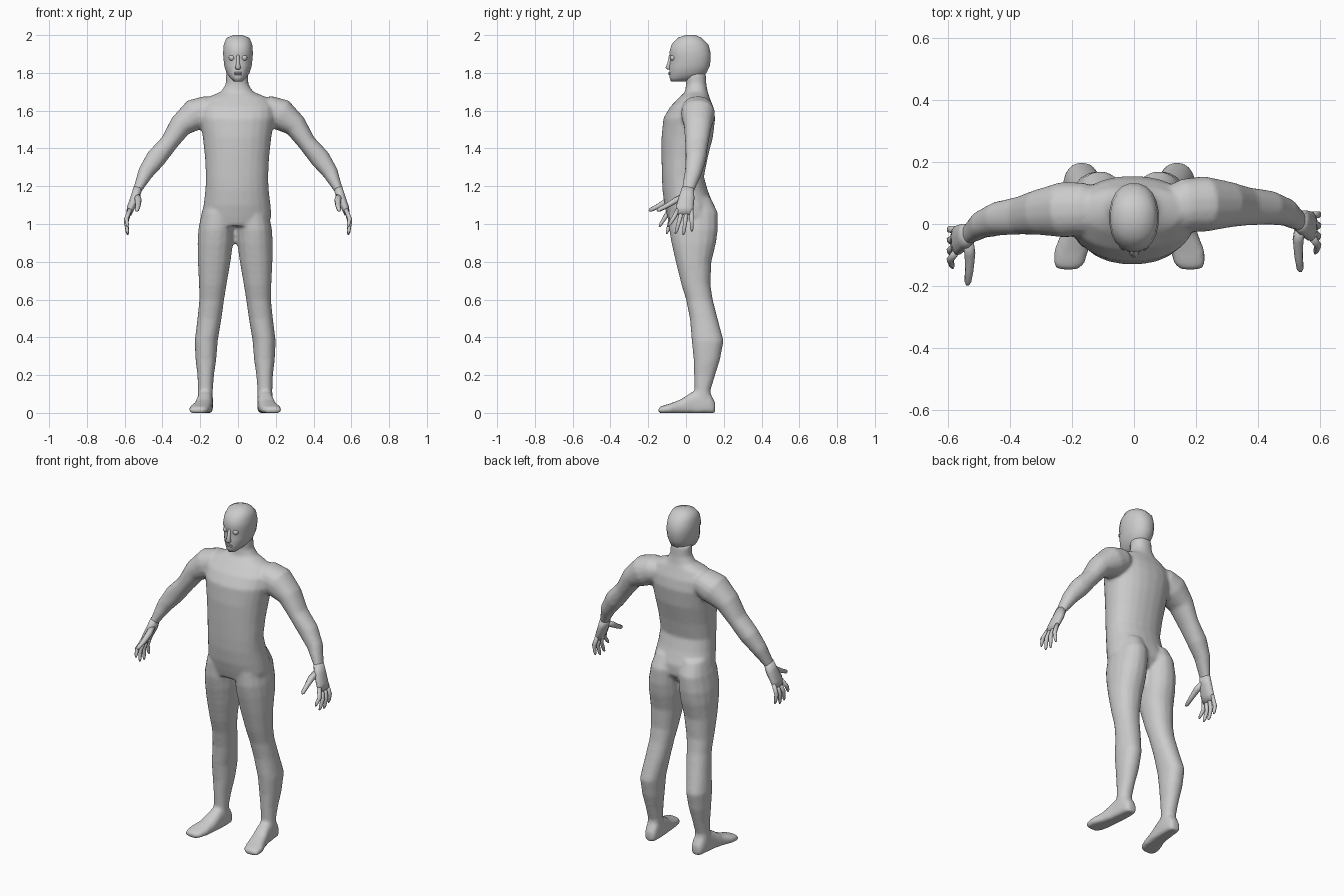
import bpy, bmesh, math
from mathutils import Vector, Matrix

grey = bpy.data.materials.new("plain grey")
grey.diffuse_color = (0.6, 0.6, 0.6, 1)


def power(c, e):
    return math.copysign(abs(c) ** (2 / e), c)


def loft(bm, sections, n=16, e=2.2, floor=None):
    """Closed tube through (centre, half axis u, half axis v) sections."""
    rings = []
    for c, u, v in sections:
        ring = []
        for i in range(n):
            a = 2 * math.pi * (i + 0.5) / n
            p = c + u * power(math.cos(a), e) + v * power(math.sin(a), e)
            if floor is not None:
                p.z = max(p.z, floor)
            ring.append(bm.verts.new(p))
        rings.append(ring)
    faces = [bm.faces.new(rings[0]), bm.faces.new(rings[-1])]
    for a, b in zip(rings, rings[1:]):
        for i in range(n):
            j = (i + 1) % n
            faces.append(bm.faces.new((a[i], a[j], b[j], b[i])))
    bmesh.ops.recalc_face_normals(bm, faces=faces)


def level(z, x0, x1, y0, y1):
    """Horizontal section filling a box in x and y."""
    return (Vector(((x0 + x1) / 2, (y0 + y1) / 2, z)),
            Vector(((x1 - x0) / 2, 0, 0)), Vector((0, (y1 - y0) / 2, 0)))


def limb(points, s, twist=0.04):
    """Sections along (x, y, z, y radius, other radius), for side s."""
    pts = [Vector((s * p[0], p[1] + twist * s * p[0], p[2])) for p in points]
    out = []
    for i, p in enumerate(points):
        t = pts[min(i + 1, len(pts) - 1)] - pts[max(i - 1, 0)]
        t.normalize()
        u = Vector((0, 1, 0)) - t * t.y
        u.normalize()
        out.append((pts[i], u * p[3], t.cross(u) * p[4]))
    return out


def finish(name, bm):
    me = bpy.data.meshes.new(name)
    bm.to_mesh(me)
    bm.free()
    me.materials.append(grey)
    me.shade_smooth()
    ob = bpy.data.objects.new(name, me)
    bpy.context.collection.objects.link(ob)
    return ob


# Torso and neck: z, half width, front, back
TORSO = [(1.80, .058, -.005, .105), (1.74, .06, .0, .108), (1.70, .085, -.005, .115),
         (1.67, .16, -.035, .125), (1.62, .2, -.085, .145), (1.56, .2, -.12, .155),
         (1.46, .182, -.13, .143), (1.35, .17, -.13, .115), (1.25, .165, -.128, .095),
         (1.18, .168, -.125, .115), (1.10, .178, -.115, .145), (1.04, .183, -.1, .145),
         (.99, .16, -.085, .11)]
# Leg: z, inner, outer, front, back
LEG = [(1.14, .02, .155, -.06, .13), (1.06, .008, .178, -.09, .17), (.97, .006, .196, -.09, .17),
       (.9, .01, .2, -.078, .16), (.8, .024, .198, -.055, .135), (.68, .045, .192, -.025, .13),
       (.6, .058, .19, .0, .142), (.5, .072, .2, .02, .168), (.38, .092, .215, .03, .2),
       (.28, .1, .21, .04, .18), (.2, .112, .2, .042, .155), (.12, .118, .197, .045, .13),
       (.03, .118, .2, .03, .14)]
# Foot: y, middle, half width, height
FOOT = [(.155, .155, .026, .055), (.13, .156, .038, .1), (.08, .158, .042, .125),
        (.03, .162, .043, .11), (-.03, .172, .048, .07), (-.09, .188, .056, .048),
        (-.13, .195, .05, .036), (-.148, .197, .032, .026)]
# Arm: x, y, z, y radius, other radius
ARM = [(.1, .05, 1.61, .06, .05), (.16, .055, 1.605, .085, .075), (.225, .055, 1.58, .09, .086),
       (.305, .05, 1.52, .074, .062), (.365, .042, 1.43, .062, .048), (.435, .035, 1.347, .055, .054),
       (.49, .018, 1.27, .045, .042), (.53, -.01, 1.185, .034, .024), (.54, -.015, 1.16, .034, .022)]

body = bmesh.new()
loft(body, [level(z, -.005 - w, -.005 + w, f, b) for z, w, f, b in TORSO], 24)
for s in (-1, 1):
    mid = -.015
    loft(body, [level(z, mid + s * a, mid + s * b, f, k) for z, a, b, f, k in LEG])
    loft(body, [(Vector((mid + s * x, y, h * .4)), Vector((w, 0, 0)), Vector((0, 0, h * .6)))
                for y, x, w, h in FOOT], e=2.6, floor=0.0)
    loft(body, limb(ARM, s))
ob = finish("body", body)
blend = ob.modifiers.new("blend", 'REMESH')
blend.mode = 'VOXEL'
blend.voxel_size = 0.01
blend.use_smooth_shade = True
soft = ob.modifiers.new("soften", 'SMOOTH')
soft.factor = 0.5
soft.iterations = 5

# Hands: palm, four fingers and thumb
PALM = [(.53, -.01, 1.19, .033, .024), (.545, -.018, 1.14, .042, .025),
        (.568, -.03, 1.085, .048, .021), (.578, -.031, 1.05, .044, .014)]
THUMB = [(.535, -.03, 1.15, .016, .018), (.528, -.075, 1.125, .017, .018),
         (.53, -.125, 1.095, .013, .014), (.535, -.165, 1.075, .011, .011),
         (.536, -.175, 1.07, .004, .005)]
FINGERS = [(-.066, -.118, .985), (-.043, -.08, .948), (-.019, -.038, .942), (.005, .008, .96)]
for s, side in ((-1, "left"), (1, "right")):
    bm = bmesh.new()
    loft(bm, limb(PALM, s), 12)
    loft(bm, limb(THUMB, s), 8)
    for y0, y1, tip in FINGERS:
        loft(bm, limb([(.572, y0, 1.075, .012, .012),
                       (.592, (y0 + y1) / 2, (1.07 + tip) / 2, .0115, .0115),
                       (.586, y1 * .85 + y0 * .15, tip + .015, .009, .009),
                       (.583, y1, tip, .004, .004)], s), 8)
    finish(side + "_hand", bm)

# Head: z, half width, front, back
HEAD = [(2.0, .025, .0, .05), (1.985, .062, -.045, .085), (1.95, .076, -.078, .12),
        (1.905, .08, -.09, .132), (1.88, .078, -.082, .132), (1.84, .074, -.088, .128),
        (1.80, .062, -.089, .11), (1.775, .044, -.088, .08), (1.755, .024, -.08, .0)]
bm = bmesh.new()
loft(bm, [level(z, -w, w, f, b) for z, w, f, b in HEAD], 20)
finish("head", bm)

# Nose and lips
bm = bmesh.new()
loft(bm, [level(1.895, -.007, .007, -.09, -.07), level(1.85, -.01, .01, -.1, -.07),
          level(1.828, -.016, .016, -.11, -.07), level(1.818, -.012, .012, -.1, -.07)], 8)
finish("nose", bm)
bm = bmesh.new()
for z in (1.801, 1.793):
    bmesh.ops.create_uvsphere(bm, u_segments=12, v_segments=6, radius=1, matrix=
                              Matrix.Translation((0, -.086, z)) @ Matrix.Diagonal((.022, .008, .005, 1)))
finish("lips", bm)

# Eyes
for s, side in ((-1, "left"), (1, "right")):
    bm = bmesh.new()
    bmesh.ops.create_uvsphere(bm, u_segments=12, v_segments=8, radius=.016,
                              matrix=Matrix.Translation((s * .033, -.069, 1.88)))
    finish(side + "_eye", bm)
